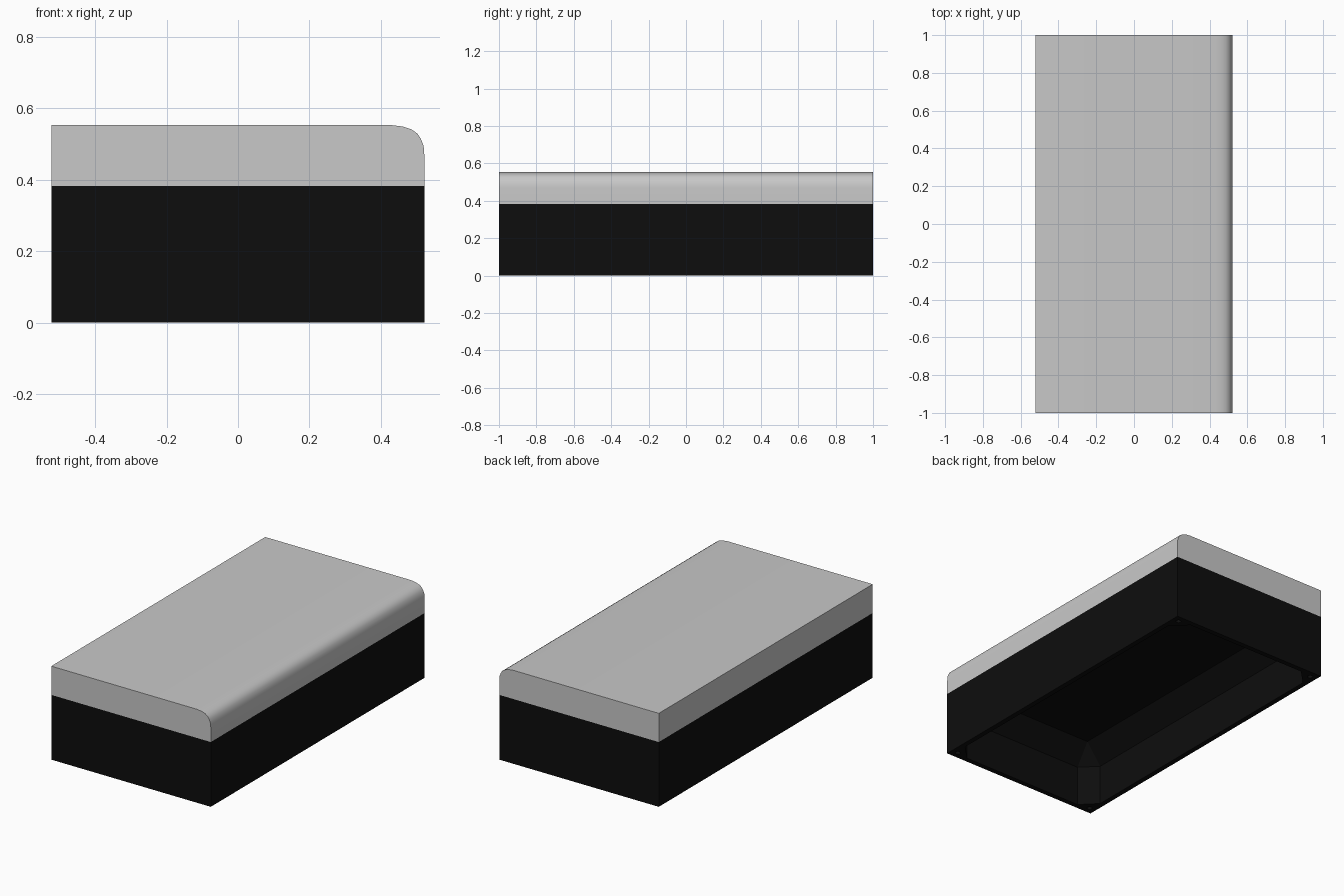
import bpy
import bmesh
from math import radians

HALF_X, HALF_Y = 0.522, 1.0
SEAM, TOP = 0.383, 0.553

default = bpy.data.objects.get("Cube")
if default:
    bpy.data.objects.remove(default, do_unlink=True)


def make_material(name, rgb):
    mat = bpy.data.materials.new(name)
    mat.use_nodes = True
    mat.diffuse_color = (*rgb, 1)
    mat.node_tree.nodes["Principled BSDF"].inputs["Base Color"].default_value = (*rgb, 1)
    return mat


def make_object(name, bm, mat):
    bmesh.ops.recalc_face_normals(bm, faces=bm.faces)
    mesh = bpy.data.meshes.new(name)
    bm.to_mesh(mesh)
    bm.free()
    mesh.materials.append(mat)
    obj = bpy.data.objects.new(name, mesh)
    bpy.context.collection.objects.link(obj)
    return obj


def extrude_profile(name, profile, mat):
    """Extrude an x-z outline along the full length."""
    bm = bmesh.new()
    face = bm.faces.new([bm.verts.new((x, -HALF_Y, z)) for x, z in profile])
    new = bmesh.ops.extrude_face_region(bm, geom=[face])["geom"]
    verts = [g for g in new if isinstance(g, bmesh.types.BMVert)]
    bmesh.ops.translate(bm, verts=verts, vec=(0, 2 * HALF_Y, 0))
    return make_object(name, bm, mat)


def subtract(target, cutter):
    cutter.hide_render = True
    mod = target.modifiers.new("cut", 'BOOLEAN')
    mod.operation, mod.solver, mod.object = 'DIFFERENCE', 'EXACT', cutter
    bpy.context.view_layer.objects.active = target
    bpy.ops.object.modifier_apply(modifier=mod.name)
    bpy.data.objects.remove(cutter, do_unlink=True)


grey = make_material("light grey", (0.58, 0.58, 0.58))
black = make_material("black", (0.004, 0.004, 0.004))

# Black base block
base = extrude_profile("base", [(-HALF_X, 0), (HALF_X, 0), (HALF_X, SEAM), (-HALF_X, SEAM)], black)

# Underside recess: chamfered walls that slope in to a smaller ceiling
RIM, CHAMFER, SLOPE = 0.03, 0.09, 0.11
in_x, in_y = HALF_X - RIM, HALF_Y - RIM
bm = bmesh.new()
for sx in (-1, 1):
    for sy in (-1, 1):
        for z in (-0.05, 0.24):
            bm.verts.new((sx * in_x, sy * (in_y - CHAMFER), z))
            bm.verts.new((sx * (in_x - CHAMFER), sy * in_y, z))
        bm.verts.new((sx * (in_x - SLOPE), sy * (in_y - SLOPE), 0.24 + SLOPE))
bmesh.ops.convex_hull(bm, input=bm.verts)
bmesh.ops.dissolve_limit(bm, angle_limit=radians(1), verts=bm.verts, edges=bm.edges)
subtract(base, make_object("recess_cutter", bm, black))

# Small screw holes in the corners of the rim
for sx in (-1, 1):
    for sy in (-1, 1):
        bm = bmesh.new()
        bmesh.ops.create_cone(bm, cap_ends=True, segments=12, radius1=0.015, radius2=0.015, depth=0.1)
        bmesh.ops.translate(bm, verts=bm.verts, vec=(sx * (HALF_X - 0.042), sy * (HALF_Y - 0.042), 0))
        subtract(base, make_object("hole_cutter", bm, black))

# Grey top slab with one softly rounded long edge
rounded = [(HALF_X, 0.47), (0.52, 0.495), (0.512, 0.515), (0.503, 0.529), (0.486, 0.541),
           (0.462, 0.549), (0.43, TOP)]
top = extrude_profile("top_slab", [(-HALF_X, SEAM), (HALF_X, SEAM), *rounded, (-HALF_X, TOP)], grey)
bpy.ops.object.select_all(action='DESELECT')
top.select_set(True)
bpy.context.view_layer.objects.active = top
bpy.ops.object.shade_smooth_by_angle(angle=radians(35))
